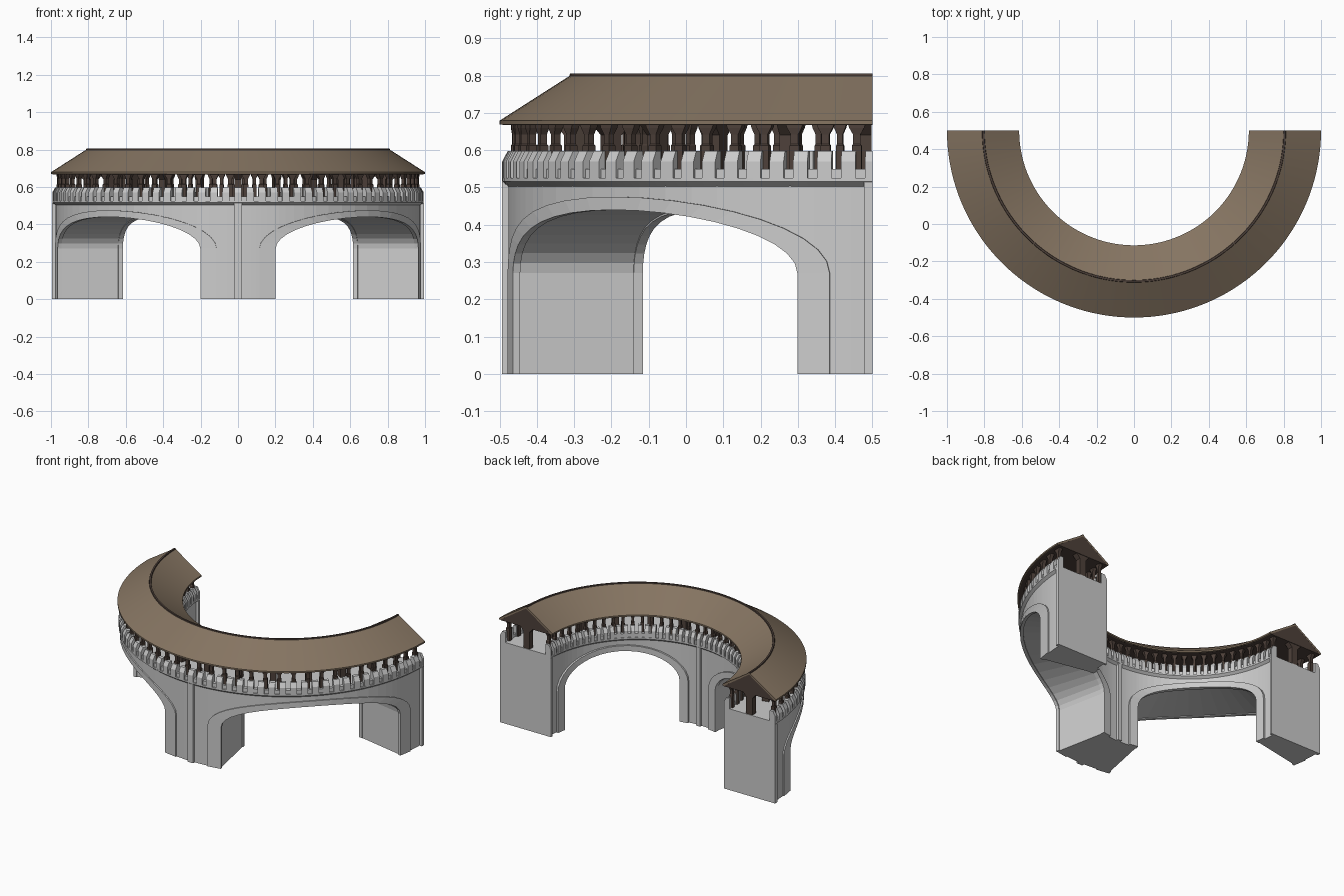
import bpy, bmesh, math

if "Cube" in bpy.data.objects:
    bpy.data.objects.remove(bpy.data.objects["Cube"])

def material(name, rgb):
    m = bpy.data.materials.new(name)
    m.diffuse_color = (*rgb, 1)
    m.use_nodes = True
    m.node_tree.nodes["Principled BSDF"].inputs["Base Color"].default_value = m.diffuse_color
    return m

STONE = material("light_stone", (0.60, 0.60, 0.60))
ROOF = material("roof_brown", (0.235, 0.175, 0.12))
WOOD = material("dark_timber", (0.075, 0.052, 0.042))

def pos(r, a, z):
    """Polar position: a = 0 faces the front, +-90 are the two ends."""
    a = math.radians(a)
    return (r * math.sin(a), 0.5 - r * math.cos(a), z)

def loft(bm, sections):
    """Bridge matching (r, angle, z) sections and cap both ends."""
    rings = [[bm.verts.new(pos(*p)) for p in s] for s in sections]
    n = len(rings[0])
    for a, b in zip(rings, rings[1:]):
        for i in range(n):
            j = (i + 1) % n
            bm.faces.new((a[i], a[j], b[j], b[i]))
    bm.faces.new(rings[0])
    bm.faces.new(rings[-1][::-1])

def sweep(bm, profile, a0, a1, step=3.0):
    """Sweep an (r, z) profile round the curve."""
    n = max(1, math.ceil((a1 - a0) / step - 1e-6))
    loft(bm, [[(r, a0 + (a1 - a0) * i / n, z) for r, z in profile] for i in range(n + 1)])

def rect(r0, r1, z0, z1):
    return [(r0, z0), (r1, z0), (r1, z1), (r0, z1)]

def finish(bm, name, mat, smooth=None):
    bmesh.ops.remove_doubles(bm, verts=bm.verts, dist=1e-6)
    bmesh.ops.recalc_face_normals(bm, faces=bm.faces)
    me = bpy.data.meshes.new(name)
    bm.to_mesh(me)
    bm.free()
    me.materials.append(mat)
    ob = bpy.data.objects.new(name, me)
    bpy.context.collection.objects.link(ob)
    if smooth:
        bpy.context.view_layer.objects.active = ob
        ob.select_set(True)
        bpy.ops.object.shade_smooth_by_angle(angle=math.radians(smooth))
        ob.select_set(False)
    return ob

SPRING, STEPS = 0.27, 20
def arch(mid, half, rise):
    """Points (angle, z) of an elliptical arch, springing to springing."""
    us = [math.pi * i / STEPS for i in range(STEPS + 1)]
    return [(mid - half * math.cos(u), SPRING + rise * math.sin(u)) for u in us]

# bridge body: piers plus the spandrel above each arch
R0, R1, TOP = 0.642, 0.977, 0.53
bm = bmesh.new()
HALF = 33.6
for a0, a1 in ((-90, -45 - HALF), (-45 + HALF, 45 - HALF), (45 + HALF, 90)):
    sweep(bm, rect(R0, R1, 0, TOP), a0, a1)
finish(bm, "bridge_piers", STONE, 20)
bm = bmesh.new()
for mid in (-45, 45):
    loft(bm, [[(R0, a, z), (R1, a, z), (R1, a, TOP), (R0, a, TOP)]
              for a, z in arch(mid, HALF, 0.175)])
finish(bm, "arch_spandrels", STONE)

# raised frames round the arches on both faces
bm = bmesh.new()
for mid in (-45, 45):
    inner, outer = arch(mid, 33.2, 0.17), arch(mid, 38.3, 0.205)
    inner = [(inner[0][0], 0)] + inner + [(inner[-1][0], 0)]
    outer = [(outer[0][0], 0)] + outer + [(outer[-1][0], 0)]
    for r0, r1 in ((0.629, 0.654), (0.965, 0.985)):
        loft(bm, [[(r0, *p), (r1, *p), (r1, *q), (r0, *q)] for p, q in zip(inner, outer)])
finish(bm, "arch_frames", STONE)

# vertical ribs at the middle pier and the two ends
bm = bmesh.new()
for a0, a1 in ((-1.2, 1.2), (-90, -88.7), (88.7, 90)):
    sweep(bm, rect(0.965, 0.994, 0, 0.515), a0, a1)
    sweep(bm, rect(0.626, 0.655, 0, 0.515), a0, a1)
finish(bm, "pier_ribs", STONE)

# cornice and low parapet on both edges
bm = bmesh.new()
sweep(bm, [(0.96, 0.503), (0.977, 0.503), (0.993, 0.516), (0.993, 0.526),
           (0.985, 0.526), (0.985, 0.55), (0.96, 0.55)], -90, 90)
sweep(bm, [(0.66, 0.503), (0.642, 0.503), (0.626, 0.516), (0.626, 0.526),
           (0.634, 0.526), (0.634, 0.55), (0.66, 0.55)], -90, 90)
finish(bm, "cornice_and_parapet", STONE, 20)

# merlons with sloped outer tops
bm = bmesh.new()
COUNT = 48
pitch = 180 / COUNT
for i in range(COUNT + 1):
    a = -90 + i * pitch
    a0, a1 = max(-90, a - pitch * 0.3), min(90, a + pitch * 0.3)
    sweep(bm, [(0.955, 0.526), (0.993, 0.526), (0.993, 0.57), (0.978, 0.598), (0.955, 0.598)], a0, a1)
    sweep(bm, [(0.665, 0.526), (0.626, 0.526), (0.626, 0.57), (0.641, 0.598), (0.665, 0.598)], a0, a1)
finish(bm, "merlons", STONE)

# posts: square, with wider base and flared head
def post(bm, r, a, levels):
    secs = []
    for z, dr, dt in levels:
        da = math.degrees(dt / r)
        secs.append([(r - dr, a - da, z), (r + dr, a - da, z),
                     (r + dr, a + da, z), (r - dr, a + da, z)])
    loft(bm, secs)

POST = [(0.53, .012, .013), (0.612, .012, .013), (0.616, .009, .010),
        (0.642, .009, .010), (0.660, .012, .020), (0.672, .012, .024)]
bm = bmesh.new()
N = 36
for i in range(N):
    a = -90 + (i + 0.5) * 180 / N
    post(bm, 0.958, a, POST)
    post(bm, 0.662, a, [(z, dr, dt * 0.75) for z, dr, dt in POST])
finish(bm, "edge_posts", WOOD)

# heavier posts along the middle of the walkway
bm = bmesh.new()
for i in range(13):
    a = -88.5 + i * 177 / 12
    post(bm, 0.805, a, [(0.53, .022, .018), (0.64, .022, .018), (0.672, .05, .018)])
finish(bm, "middle_posts", WOOD)

# timber ceiling closing the roof, with gable boards at the ends
bm = bmesh.new()
sweep(bm, [(0.622, 0.667), (0.994, 0.667), (0.806, 0.794)], -89.99, 89.99, 2.5)
finish(bm, "roof_underside", WOOD, 20)

# roof slopes as a thin curved shell
bm = bmesh.new()
sweep(bm, [(0.614, 0.669), (0.614, 0.679), (0.806, 0.803), (1.0, 0.679),
           (1.0, 0.669), (0.992, 0.669), (0.806, 0.792), (0.624, 0.669)], -90, 90, 2.5)
finish(bm, "roof", ROOF, 20)

# dark ridge strip
bm = bmesh.new()
sweep(bm, [(0.799, 0.797), (0.801, 0.805), (0.811, 0.805), (0.813, 0.797)], -90, 90, 2.5)
finish(bm, "roof_ridge", WOOD, 20)
